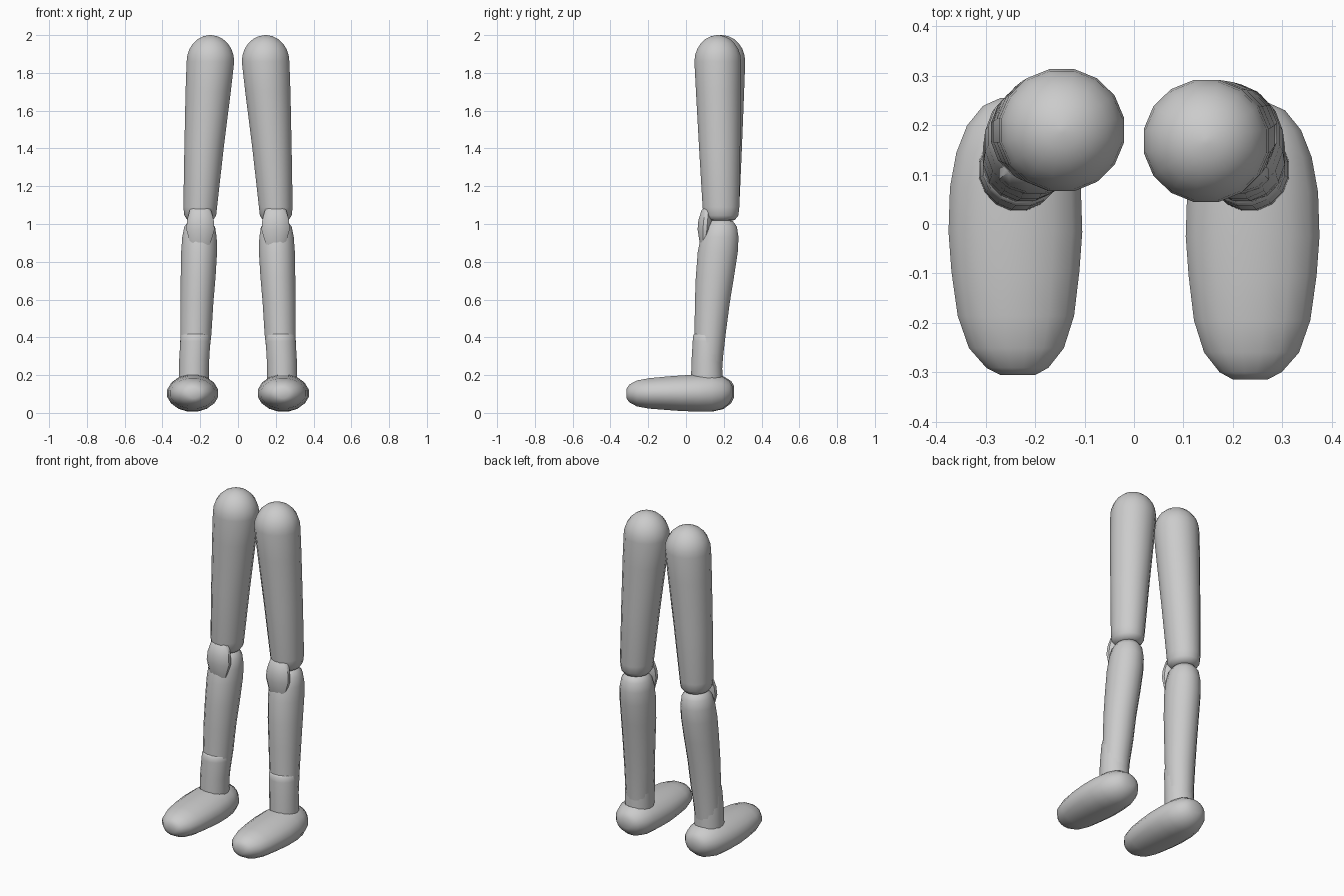
import bpy, bmesh, math

SKIN = bpy.data.materials.new("matte_grey")
SKIN.diffuse_color = (0.6, 0.6, 0.6, 1)


def loft(name, rings, axis="z", segs=16, sharp=60):
    """Skin elliptical rings (along, centre_a, centre_b, radius_a, radius_b), capped at both ends."""
    bm = bmesh.new()
    loops = []
    for t, ca, cb, ra, rb in rings:
        loop = []
        for i in range(segs):
            a = 2 * math.pi * (i + 0.5) / segs
            u, v = ca + ra * math.cos(a), cb + rb * math.sin(a)
            loop.append(bm.verts.new((u, v, t) if axis == "z" else (u, t, v)))
        loops.append(loop)
    for lo, hi in zip(loops, loops[1:]):
        for i in range(segs):
            j = (i + 1) % segs
            bm.faces.new((lo[i], lo[j], hi[j], hi[i]))
    bm.faces.new(loops[0])
    bm.faces.new(loops[-1])
    bmesh.ops.recalc_face_normals(bm, faces=bm.faces)
    me = bpy.data.meshes.new(name)
    bm.to_mesh(me)
    bm.free()
    me.materials.append(SKIN)
    ob = bpy.data.objects.new(name, me)
    bpy.context.collection.objects.link(ob)
    bpy.ops.object.select_all(action="DESELECT")
    ob.select_set(True)
    bpy.context.view_layer.objects.active = ob
    bpy.ops.object.shade_smooth_by_angle(angle=math.radians(sharp))
    return ob


def leg(side, s, hip_y, toe_shift):
    # Thigh: tapering limb with a domed hip end and a blunt knee end
    rings = [(1.015, .2, .185, .045, .05), (1.022, .2, .185, .07, .076),
             (1.045, .2, .185, .086, .094), (1.09, .2, .185, .091, .099),
             (1.4, .18, .185 + (hip_y - .185) * .4, .106, .111),
             (1.7, .158, .185 + (hip_y - .185) * .8, .122, .121)]
    for k in range(7):
        a = math.radians(k * 14.5)
        r = .1285 * math.cos(a)
        rings.append((1.86 + .14 * math.sin(a), .146, hip_y, r, r * .98))
    loft("thigh_" + side, [(z, s * x, y, a, b) for z, x, y, a, b in rings])

    # Shin: domed top, calf bulge at the back, narrowing down
    rings = [(1.025, .203, .185, .03, .03), (1.015, .203, .185, .06, .065),
             (.985, .203, .183, .083, .088), (.93, .204, .178, .093, .102),
             (.85, .206, .168, .097, .108), (.72, .211, .153, .094, .103),
             (.58, .218, .139, .089, .094), (.42, .223, .128, .084, .084),
             (.3, .23, .118, .078, .08), (.18, .233, .112, .073, .077)]
    loft("shin_" + side, [(z, s * x, y, a, b) for z, x, y, a, b in rings])

    # Ankle cuff
    rings = [(.423, .225, .114, .066, .066), (.41, .225, .114, .078, .078),
             (.38, .226, .113, .081, .079), (.28, .232, .11, .081, .082),
             (.15, .235, .11, .081, .086)]
    loft("ankle_cuff_" + side, [(z, s * x, y, a, b) for z, x, y, a, b in rings])

    # Kneecap: faceted pad, widest in the middle
    rings = [(1.09, .199, .118, .045, .018), (1.075, .199, .112, .058, .03),
             (1.02, .199, .104, .073, .04), (.97, .199, .1, .077, .04),
             (.9, .199, .095, .056, .023), (.875, .199, .093, .048, .013)]
    loft("kneecap_" + side, [(z, s * x, y, a, b) for z, x, y, a, b in rings],
         segs=12, sharp=40)

    # Foot: rounded slipper lofted from toe to heel
    rings = [(-.31, .235, .103, .035, .026), (-.295, .236, .103, .064, .048),
             (-.255, .238, .103, .098, .07), (-.19, .239, .103, .12, .082),
             (-.1, .24, .104, .132, .09), (-.02, .24, .104, .138, .096),
             (.07, .24, .105, .135, .1), (.14, .238, .106, .124, .1),
             (.195, .236, .107, .104, .088), (.235, .235, .11, .072, .06),
             (.251, .235, .112, .036, .03)]
    loft("foot_" + side, [(y + toe_shift, s * x, z, a, b) for y, x, z, a, b in rings],
         axis="y")


leg("left", -1, .19, .004)
leg("right", 1, .168, -.005)
